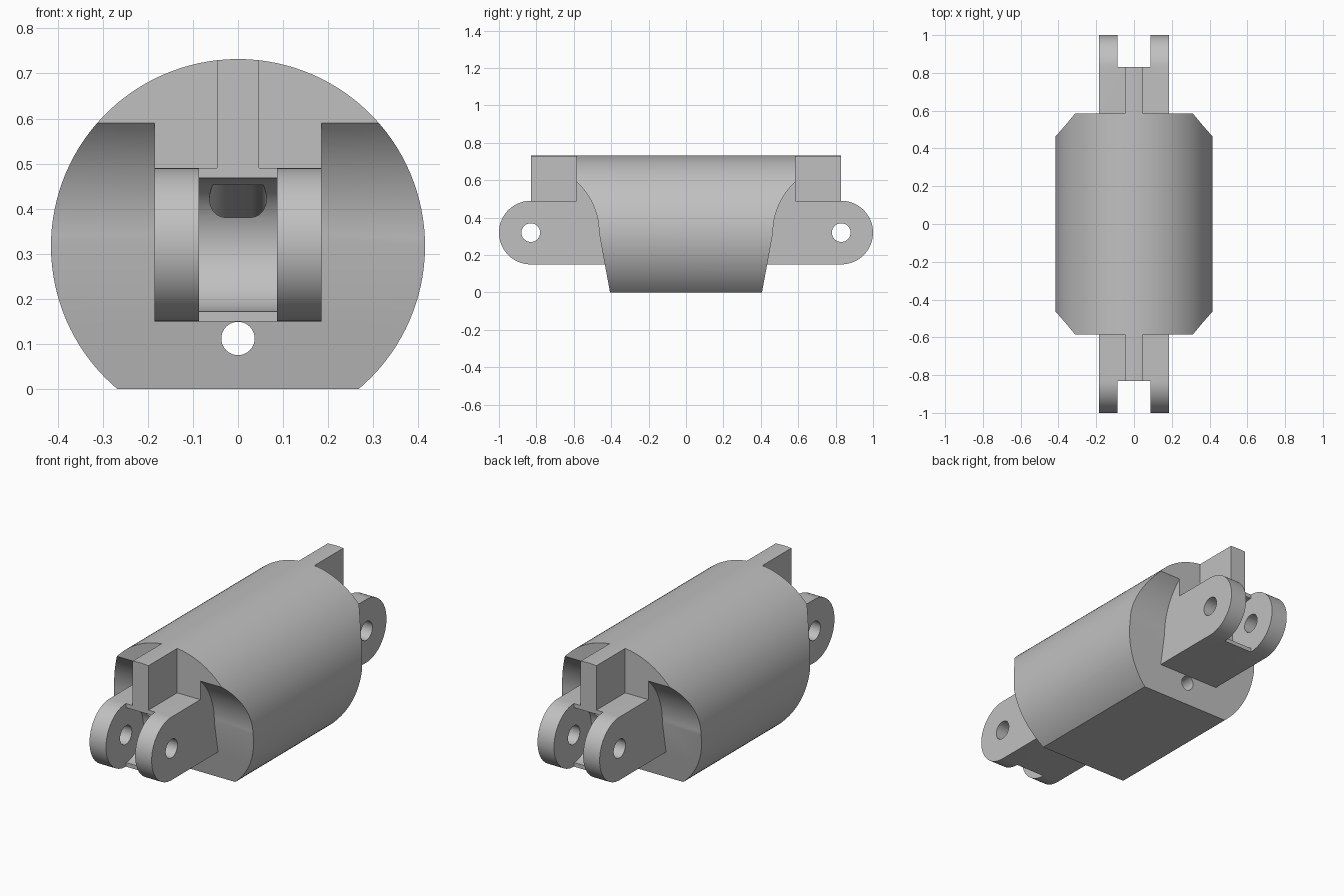
import bpy, bmesh
from math import sin, cos, radians, asin, degrees
from mathutils import Vector

cube = bpy.data.objects.get("Cube")
if cube:
    bpy.data.objects.remove(cube, do_unlink=True)

RADIUS, AXIS_Z = 0.415, 0.317      # barrel
PIN_Y, PIN_Z = 0.83, 0.32          # hinge pin
LUG_X, SLOT_X, FIN_X = 0.185, 0.087, 0.047

grey = bpy.data.materials.new("plain grey")
grey.use_nodes = True
grey.diffuse_color = (0.53, 0.53, 0.53, 1)
grey.node_tree.nodes["Principled BSDF"].inputs["Base Color"].default_value = grey.diffuse_color


def arc(cx, cy, r, a0, a1, steps):
    return [(cx + r * cos(radians(a0 + (a1 - a0) * i / steps)),
             cy + r * sin(radians(a0 + (a1 - a0) * i / steps))) for i in range(steps + 1)]


def prism(name, points, offset):
    """Solid made by sweeping a 3D outline along a vector."""
    bm = bmesh.new()
    face = bm.faces.new([bm.verts.new(p) for p in points])
    swept = bmesh.ops.extrude_face_region(bm, geom=[face], use_keep_orig=True)["geom"]
    bmesh.ops.translate(bm, vec=offset, verts=[v for v in swept if isinstance(v, bmesh.types.BMVert)])
    bmesh.ops.recalc_face_normals(bm, faces=bm.faces)
    mesh = bpy.data.meshes.new(name)
    bm.to_mesh(mesh)
    bm.free()
    mesh.materials.append(grey)
    obj = bpy.data.objects.new(name, mesh)
    bpy.context.collection.objects.link(obj)
    return obj


def cut(points, offset):
    cutter = prism("cutter", points, offset)
    cutter.hide_render = True
    bpy.context.view_layer.objects.active = body
    mod = body.modifiers.new("cut", "BOOLEAN")
    mod.operation, mod.solver, mod.object = "DIFFERENCE", "EXACT", cutter
    bpy.ops.object.modifier_apply(modifier=mod.name)
    bpy.data.objects.remove(cutter, do_unlink=True)


def cut_side(profile, x0, x1, end):
    """Cut a (y, z) profile across x at one end of the body."""
    cut([(x0, end * y, z) for y, z in profile], Vector((x1 - x0, 0, 0)))


# Barrel with a flat underside
low = degrees(asin(AXIS_Z / RADIUS))
body = prism("hinged_link_body",
             [(x, -1.1, z) for x, z in arc(0, AXIS_Z, RADIUS, -low, 180 + low, 96)],
             Vector((0, 2.2, 0)))

# Shared side profiles
heel = (0.434, 0.15)
lug_outline = [(0.388, -0.1), (0.406, 0), heel] + arc(PIN_Y, PIN_Z, 0.17, -90, 90, 36) \
    + [(PIN_Y, 1), (1.3, 1), (1.3, -0.1)]
shoulder = [(0.585, 0.49), (0.585, 1), (1.3, 1), (1.3, 0.49)]
scoop = [heel] + arc(PIN_Y, PIN_Z, 0.365, 180, 132.2, 14) + [(0.7, 0.62), (1.3, 0.62), (1.3, 0.1), (0.6, 0.1)]
slot = [(PIN_Y, 0.05)] + arc(PIN_Y, PIN_Z, 0.148, 270, 90, 36) + [(PIN_Y, 0.6), (1.3, 0.6), (1.3, 0.05)]
pin_hole = arc(PIN_Y, PIN_Z, 0.05, 0, 360, 48)[:-1]

for end in (-1, 1):
    # Rounded lugs and the end of the stop fin
    cut_side(lug_outline, -0.6, 0.6, end)
    # Shoulders beside the fin, then the curved clearance beside the lugs
    for side in (-1, 1):
        cut_side(shoulder, side * FIN_X, side * 0.6, end)
        cut_side(scoop, side * LUG_X, side * 0.6, end)
    # Clevis slot and pin hole
    cut_side(slot, -SLOT_X, SLOT_X, end)
    cut_side(pin_hole, -0.4, 0.4, end)

# Sloping flat cord channels meeting inside the barrel
channel = arc(0.028, 0, 0.035, -90, 90, 24) + arc(-0.028, 0, 0.035, 90, 270, 24)
for end in (-1, 1):
    cut([(x, end * 0.765, 0.432 + z) for x, z in channel], Vector((0, -end * 0.775, -0.18)))

# Cord hole right through the base
cut([(x, -1.2, z) for x, z in arc(0, 0.112, 0.037, 0, 360, 48)[:-1]], Vector((0, 2.4, 0)))

# Smooth the round faces, keep creases sharp
bpy.ops.object.select_all(action="DESELECT")
body.select_set(True)
bpy.context.view_layer.objects.active = body
bpy.ops.object.shade_smooth_by_angle(angle=radians(9))
